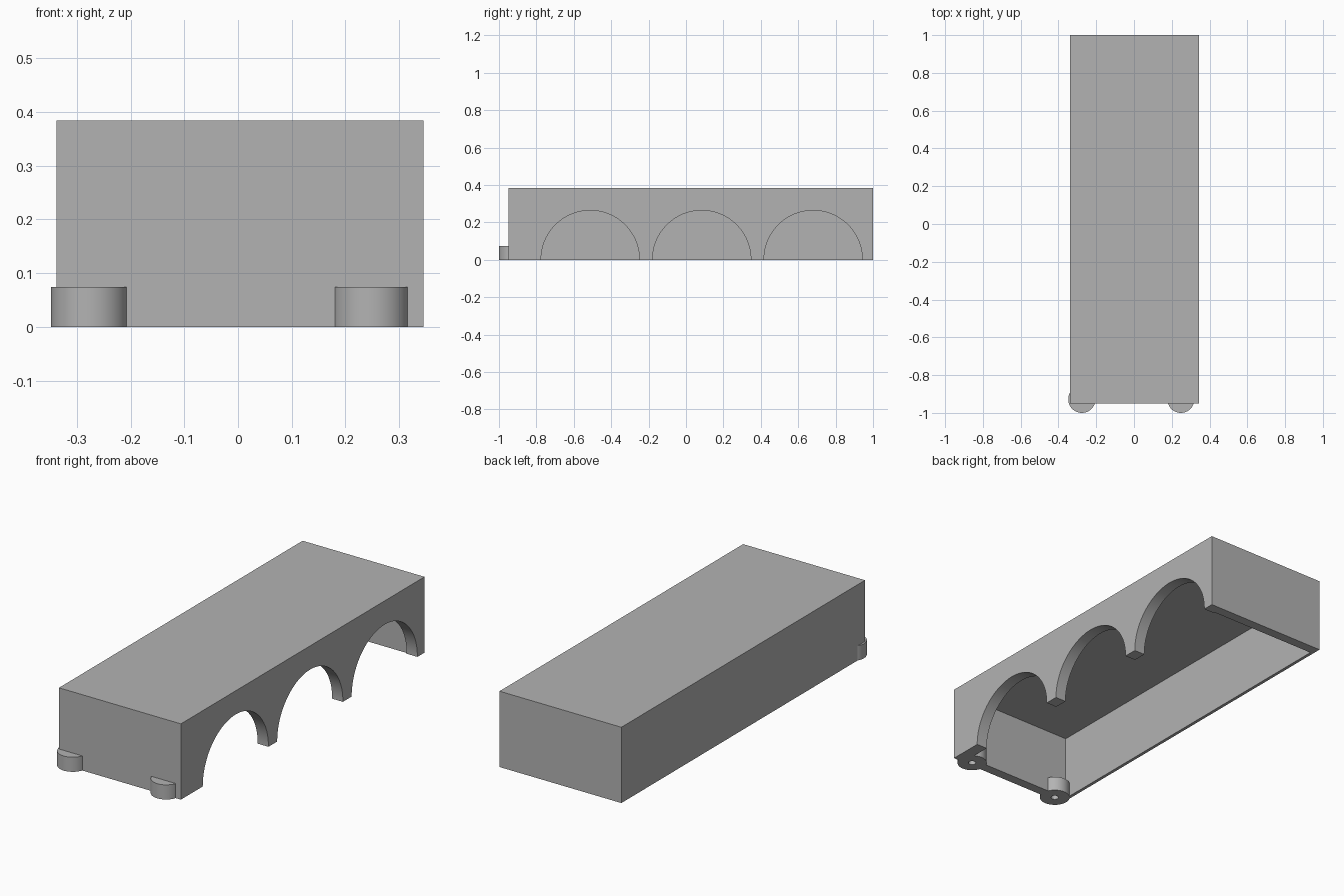
import bpy
import bmesh
import math
from mathutils import Matrix, Vector

cube = bpy.data.objects.get("Cube")
if cube:
    bpy.data.objects.remove(cube, do_unlink=True)

grey = bpy.data.materials.new("plain grey")
grey.use_nodes = True
colour = (0.45, 0.45, 0.45, 1)
grey.diffuse_color = colour
grey.node_tree.nodes["Principled BSDF"].inputs["Base Color"].default_value = colour


def finish(name, bm):
    mesh = bpy.data.meshes.new(name)
    bm.to_mesh(mesh)
    bm.free()
    mesh.materials.append(grey)
    obj = bpy.data.objects.new(name, mesh)
    bpy.context.collection.objects.link(obj)
    return obj


def box(name, low, high):
    low, high = Vector(low), Vector(high)
    bm = bmesh.new()
    bmesh.ops.create_cube(bm, size=1, matrix=Matrix.Translation((low + high) / 2)
                          @ Matrix.Diagonal((high - low).to_4d()))
    return finish(name, bm)


def cylinder(name, centre, radius, depth, turn=Matrix.Identity(4), sides=64):
    bm = bmesh.new()
    bmesh.ops.create_cone(bm, cap_ends=True, segments=sides, radius1=radius,
                          radius2=radius, depth=depth,
                          matrix=Matrix.Translation(centre) @ turn)
    return finish(name, bm)


def combine(target, tool, operation):
    """Apply a boolean and discard the tool object."""
    tool.hide_render = True
    mod = target.modifiers.new(operation.lower(), "BOOLEAN")
    mod.operation, mod.solver, mod.object = operation, "EXACT", tool
    bpy.context.view_layer.objects.active = target
    bpy.ops.object.modifier_apply(modifier=mod.name)
    bpy.data.objects.remove(tool, do_unlink=True)


# Outer body, open underneath: thin plain side, thicker ends, roof and arched side
LEFT, RIGHT, FRONT, BACK, TOP = 0.345, -0.338, -0.95, 1.0, 0.384
WALL = 0.05
body = box("arched_cover", (RIGHT, FRONT, 0), (LEFT, BACK, TOP))
cavity = box("cavity_cutter", (RIGHT + 0.016, FRONT + WALL, -0.1),
             (LEFT - 0.06, BACK - WALL, TOP - WALL))
combine(body, cavity, "DIFFERENCE")

# Three round arches through the left side
sideways = Matrix.Rotation(math.pi / 2, 4, "Y")
for i in range(3):
    arch = cylinder("arch_cutter", (LEFT, -0.512 + i * 0.596, 0.001), 0.263, 0.2,
                    sideways, 96)
    combine(body, arch, "DIFFERENCE")

# Round screw lugs at the front, each with a blind hole from below
LUG_HEIGHT = 0.074
for x, radius in ((-0.276, 0.072), (0.248, 0.071)):
    y = -1 + radius
    lug = cylinder("screw_lug", (x, y, LUG_HEIGHT / 2), radius, LUG_HEIGHT)
    combine(body, lug, "UNION")
    hole = cylinder("hole_cutter", (x, y, 0), 0.018, LUG_HEIGHT * 1.8, sides=32)
    combine(body, hole, "DIFFERENCE")

bpy.ops.object.select_all(action="DESELECT")
body.select_set(True)
bpy.context.view_layer.objects.active = body
bpy.ops.object.shade_smooth_by_angle(angle=math.radians(30))
